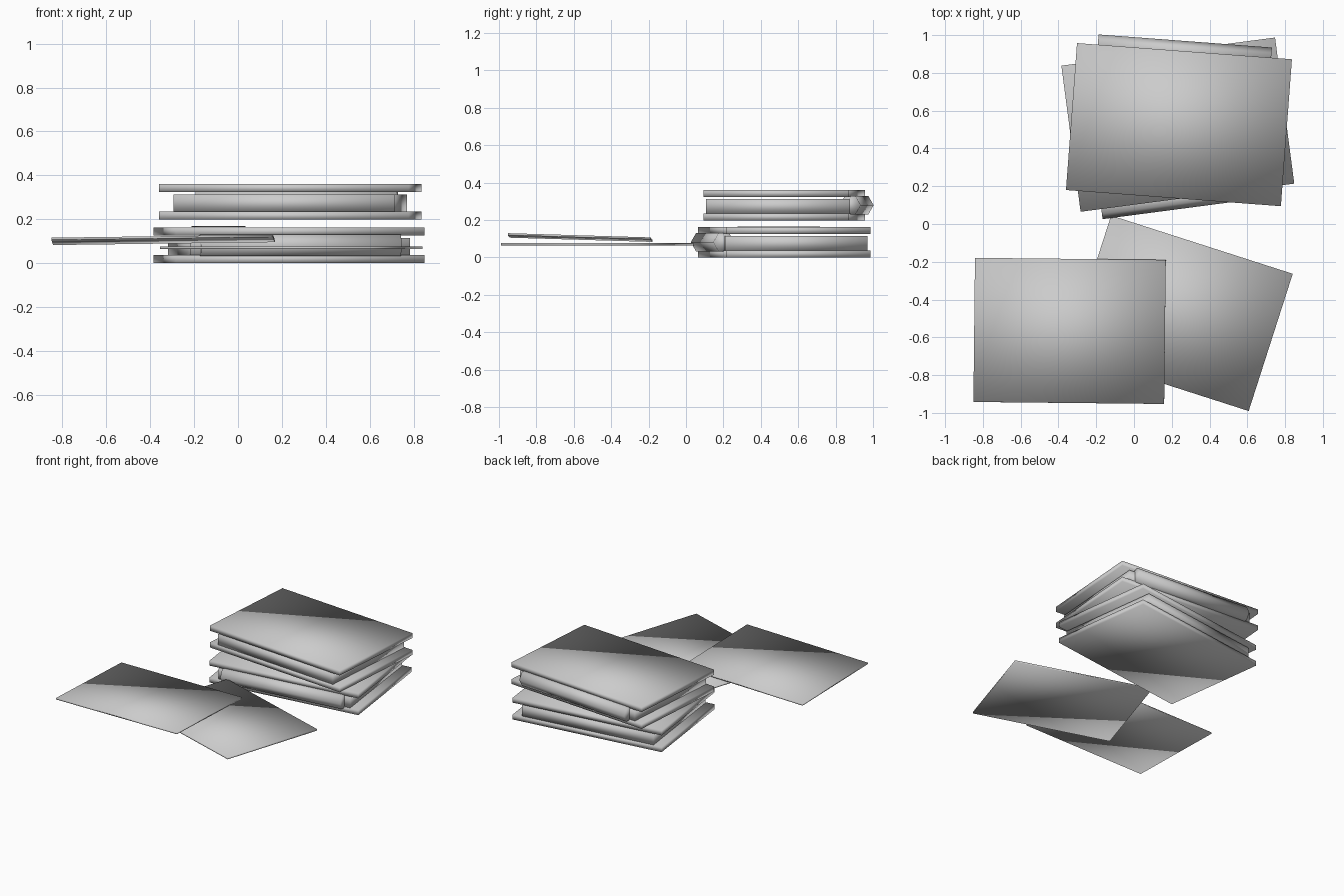
import bpy
from math import radians
from mathutils import Matrix, Vector

if "Cube" in bpy.data.objects:
    bpy.data.objects.remove(bpy.data.objects["Cube"])


def smooth(ob):
    for p in ob.data.polygons:
        p.use_smooth = True


def box(name, size, matrix):
    bpy.ops.mesh.primitive_cube_add(size=1)
    ob = bpy.context.object
    ob.name = name
    ob.data.transform(Matrix.Diagonal((*size, 1)))
    ob.matrix_world = matrix
    smooth(ob)
    return ob


def place(x, y, z, rx=0, ry=0, rz=0):
    return (Matrix.Translation((x, y, z)) @ Matrix.Rotation(radians(rz), 4, 'Z')
            @ Matrix.Rotation(radians(ry), 4, 'Y') @ Matrix.Rotation(radians(rx), 4, 'X'))


def book(name, x, y, z, angle):
    base = place(x, y, z, rz=angle)

    def at(px, py, pz):
        return base @ Matrix.Translation(Vector((px, py, pz)))

    # Two cover boards with the page block between them
    box(name + "_bottom_cover", (1.141, 0.78, 0.037), at(0, 0, 0.0185))
    box(name + "_top_cover", (1.141, 0.78, 0.037), at(0, 0, 0.1445))
    box(name + "_pages", (1.01, 0.766, 0.078), at(0, 0, 0.076))
    # Six-sided spine lying along the back edge
    bpy.ops.mesh.primitive_cylinder_add(vertices=6, radius=0.057, depth=0.92)
    spine = bpy.context.object
    spine.name = name + "_spine"
    spine.matrix_world = at(0, 0.387, 0.081) @ Matrix.Rotation(radians(90), 4, 'Y') \
        @ Matrix.Rotation(radians(0), 4, 'Z')
    smooth(spine)


# Stack of two books, the lower one turned around
book("lower_book", 0.232, 0.526, 0.0, 187.5)
book("upper_book", 0.238, 0.526, 0.198, -4.3)

# Thin slip lying on the lower book
box("paper_slip", (0.193, 0.42, 0.004), place(-0.089, 0.495, 0.167, rz=7.5))

# Two loose sheets in front, one resting tilted over the other
box("flat_sheet", (1.01, 0.763, 0.012), place(0.243, -0.4725, 0.07, rz=-17.8))
box("tilted_sheet", (1.01, 0.763, 0.011),
    place(-0.341, -0.566, 0.106, rx=-1.7, ry=-0.75, rz=-0.6))
